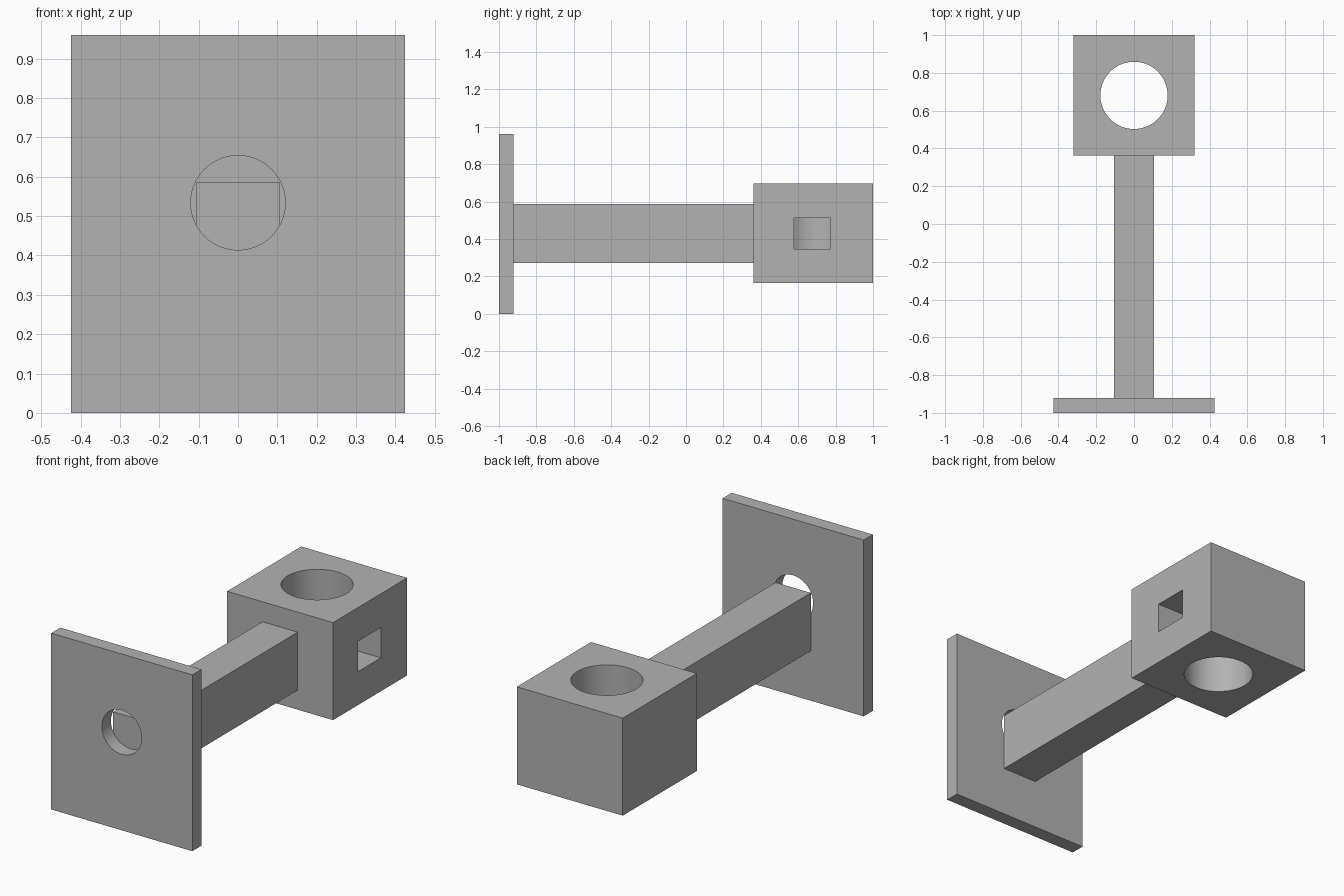
import bpy
import math

default = bpy.data.objects.get("Cube")
if default:
    bpy.data.objects.remove(default, do_unlink=True)

grey = bpy.data.materials.new("plain grey")
grey.use_nodes = True
colour = (0.45, 0.45, 0.45, 1)
grey.diffuse_color = colour
grey.node_tree.nodes["Principled BSDF"].inputs["Base Color"].default_value = colour


def box(name, x, y, z):
    """Box spanning the given (low, high) range on each axis."""
    spans = (x, y, z)
    bpy.ops.mesh.primitive_cube_add(size=1, location=[(a + b) / 2 for a, b in spans])
    ob = bpy.context.object
    ob.name = name
    ob.scale = [b - a for a, b in spans]
    bpy.ops.object.transform_apply(location=False, rotation=False, scale=True)
    ob.data.materials.append(grey)
    return ob


def cylinder(name, radius, depth, location, tilt=0):
    bpy.ops.mesh.primitive_cylinder_add(vertices=96, radius=radius, depth=depth,
                                        location=location, rotation=(tilt, 0, 0))
    ob = bpy.context.object
    ob.name = name
    ob.data.materials.append(grey)
    return ob


def cut(target, cutter):
    mod = target.modifiers.new(cutter.name, 'BOOLEAN')
    mod.operation = 'DIFFERENCE'
    mod.solver = 'EXACT'
    mod.object = cutter
    bpy.ops.object.select_all(action='DESELECT')
    target.select_set(True)
    bpy.context.view_layer.objects.active = target
    bpy.ops.object.modifier_apply(modifier=mod.name)
    bpy.data.objects.remove(cutter, do_unlink=True)


# Mounting plate with a round hole
plate = box("mounting_plate", (-0.425, 0.425), (-1, -0.922), (0, 0.96))
cut(plate, cylinder("plate_hole", 0.12, 0.4, (0, -0.96, 0.534), math.pi / 2))

# Square arm between the plate and the block
box("arm", (-0.106, 0.106), (-0.922, 0.362), (0.271, 0.587))

# End block with a vertical bore and a side window on its left
block = box("end_block", (-0.319, 0.319), (0.362, 1), (0.165, 0.696))
cut(block, cylinder("bore", 0.178, 1, (0, 0.681, 0.43)))
cut(block, box("side_window", (0, 0.5), (0.578, 0.773), (0.347, 0.512)))

# Smooth bores with sharp rims
for ob in (plate, block):
    bpy.ops.object.select_all(action='DESELECT')
    ob.select_set(True)
    bpy.context.view_layer.objects.active = ob
    bpy.ops.object.shade_smooth_by_angle(angle=math.radians(30))
